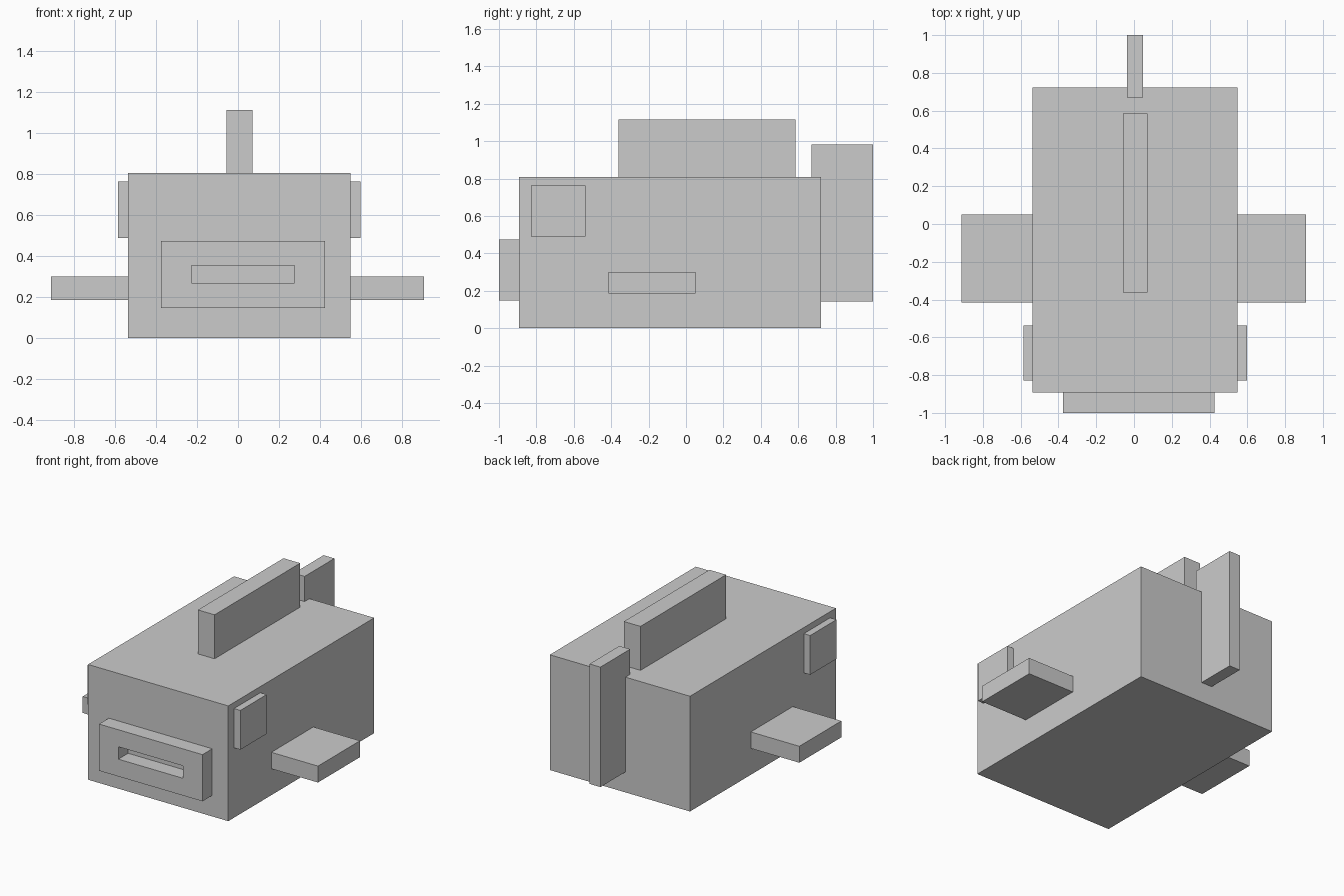
import bpy
import bmesh

if "Cube" in bpy.data.objects:
    bpy.data.objects.remove(bpy.data.objects["Cube"])


def box(name, x, y, z):
    """Axis-aligned box from (min, max) ranges."""
    bm = bmesh.new()
    bmesh.ops.create_cube(bm, size=1)
    for v in bm.verts:
        v.co = [r[0] if c < 0 else r[1] for c, r in zip(v.co, (x, y, z))]
    mesh = bpy.data.meshes.new(name)
    bm.to_mesh(mesh)
    bm.free()
    obj = bpy.data.objects.new(name, mesh)
    bpy.context.collection.objects.link(obj)
    return obj


def frame(name, outer, inner, y):
    """Rectangular ring in xz, extruded along y; rectangles are (x0, x1, z0, z1)."""
    bm = bmesh.new()
    rings = []
    for x0, x1, z0, z1 in (outer, inner):
        rings.append([bm.verts.new((px, y[0], pz))
                      for px, pz in ((x0, z0), (x1, z0), (x1, z1), (x0, z1))])
    a, b = rings
    faces = [bm.faces.new((a[i], a[(i + 1) % 4], b[(i + 1) % 4], b[i])) for i in range(4)]
    ext = bmesh.ops.extrude_face_region(bm, geom=faces, use_keep_orig=True)
    for v in ext["geom"]:
        if isinstance(v, bmesh.types.BMVert):
            v.co.y = y[1]
    bmesh.ops.recalc_face_normals(bm, faces=bm.faces)
    mesh = bpy.data.meshes.new(name)
    bm.to_mesh(mesh)
    bm.free()
    obj = bpy.data.objects.new(name, mesh)
    bpy.context.collection.objects.link(obj)
    return obj


LEFT, RIGHT = -0.537, 0.549

# Main block
box("body", (LEFT, RIGHT), (-0.892, 0.723), (0, 0.807))

# Mouth plate with a slot that opens onto the front of the body
frame("snout", (-0.376, 0.425, 0.147, 0.474), (-0.227, 0.275, 0.268, 0.355), (-1.0, -0.892))

# Fins on the top and back
box("dorsal_fin", (-0.057, 0.072), (-0.362, 0.585), (0.807, 1.115))
box("tail_fin", (-0.037, 0.047), (0.67, 1.0), (0.143, 0.983))

# Eyes and side fins on both sides
for side, eye_x, fin_x in (("left", (-0.586, LEFT), (-0.913, LEFT)),
                           ("right", (RIGHT, 0.598), (RIGHT, 0.91))):
    box(side + "_eye", eye_x, (-0.828, -0.537), (0.489, 0.764))
    box(side + "_fin", fin_x, (-0.415, 0.05), (0.185, 0.3))
